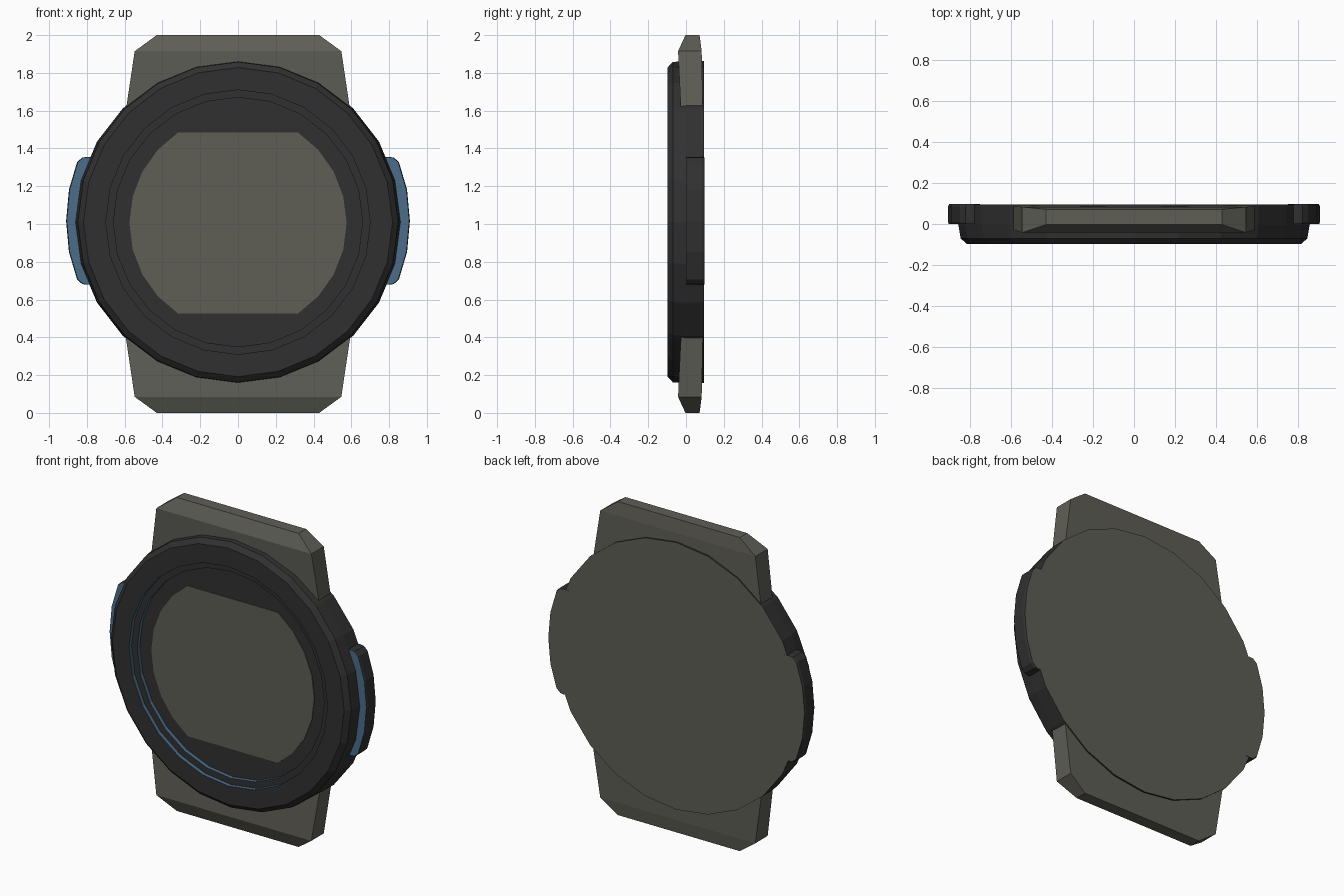
import bpy, math
from math import sin, cos, tau, radians

if "Cube" in bpy.data.objects:
    bpy.data.objects.remove(bpy.data.objects["Cube"])


def material(name, rgb):
    m = bpy.data.materials.new(name)
    m.diffuse_color = (*rgb, 1)
    m.use_nodes = True
    m.node_tree.nodes["Principled BSDF"].inputs["Base Color"].default_value = m.diffuse_color
    return m


GREY = material("warm_grey", (0.113, 0.112, 0.094))
DARK = material("charcoal", (0.03, 0.03, 0.03))
BLUE = material("steel_blue", (0.07, 0.15, 0.25))
MATS = [GREY, DARK, BLUE]
CZ = 1.01  # height of the disc centre


def loft(name, loops, side_mats, start_mat, end_mat):
    """Skin equal-length vertex loops, cap both ends."""
    n = len(loops[0])
    verts = [p for loop in loops for p in loop]
    faces, mats = [], []
    for k in range(len(loops) - 1):
        for i in range(n):
            j = (i + 1) % n
            faces.append((k * n + i, k * n + j, (k + 1) * n + j, (k + 1) * n + i))
            mats.append(side_mats[k])
    faces.append(tuple(reversed(range(n))))
    mats.append(start_mat)
    faces.append(tuple((len(loops) - 1) * n + i for i in range(n)))
    mats.append(end_mat)
    mesh = bpy.data.meshes.new(name)
    mesh.from_pydata(verts, [], faces)
    for m in MATS:
        mesh.materials.append(m)
    for f, m in zip(mesh.polygons, mats):
        f.material_index = m
    # make normals consistent and outward
    import bmesh
    bm = bmesh.new()
    bm.from_mesh(mesh)
    bmesh.ops.recalc_face_normals(bm, faces=bm.faces)
    bm.to_mesh(mesh)
    bm.free()
    ob = bpy.data.objects.new(name, mesh)
    bpy.context.collection.objects.link(ob)
    return ob


def ring(y, rx, rz, n=24):
    return [(rx * cos(tau * i / n), y, CZ + rz * sin(tau * i / n)) for i in range(n)]


# Round case: back, flared side, chamfer, front rim, two recess steps, floor
case_profile = [(0.096, 0.862, 0.852), (0.0, 0.860, 0.852), (-0.07, 0.848, 0.848),
                (-0.098, 0.818, 0.818), (-0.098, 0.70, 0.70), (-0.073, 0.70, 0.70),
                (-0.073, 0.66, 0.66), (-0.048, 0.66, 0.66)]
loft("round_case", [ring(*p) for p in case_profile], [1, 1, 1, 1, 2, 1, 2], 0, 1)

# Display plate: circle with flat top and bottom
arc = [radians(-56.5 + 113 * i / 8) for i in range(9)]
half = [(0.575 * cos(a), 0.575 * sin(a)) for a in arc]
outline = half + [(-x, -z) for x, z in half]
loft("display_plate", [[(x, y, CZ - 0.005 + z) for x, z in outline] for y in (-0.046, -0.053)],
     [0], 0, 0)


# Tapered lugs above and below the case
def lug_loop(z, w, y0, y1, s):
    return [(x, y, 1 + s * z) for x, y in ((-w, y0), (w, y0), (w, y1), (-w, y1))]


for name, s in (("upper_lug", 1), ("lower_lug", -1)):
    loops = [lug_loop(0.56, 0.60, -0.025, 0.09, s), lug_loop(0.915, 0.547, -0.042, 0.083, s),
             lug_loop(1.0, 0.43, -0.003, 0.072, s)]
    loft(name, loops, [0, 0], 0, 0)

# Side grips: blue front, dark rim, grey back
grip = [(0.76, 0.335), (0.80, 0.338), (0.825, 0.335), (0.852, 0.31), (0.895, 0.165), (0.91, 0.0)]
grip += [(x, -z) for x, z in reversed(grip[:-1])]
for name, s in (("right_grip", 1), ("left_grip", -1)):
    def grip_loop(y, k):
        return [(s * (x - k), y, 1.017 + z * (1 - k)) for x, z in grip]
    loft(name, [grip_loop(0.097, 0.006), grip_loop(0.085, 0), grip_loop(0.01, 0),
                grip_loop(0.0, 0.004)], [1, 1, 1], 0, 2)
